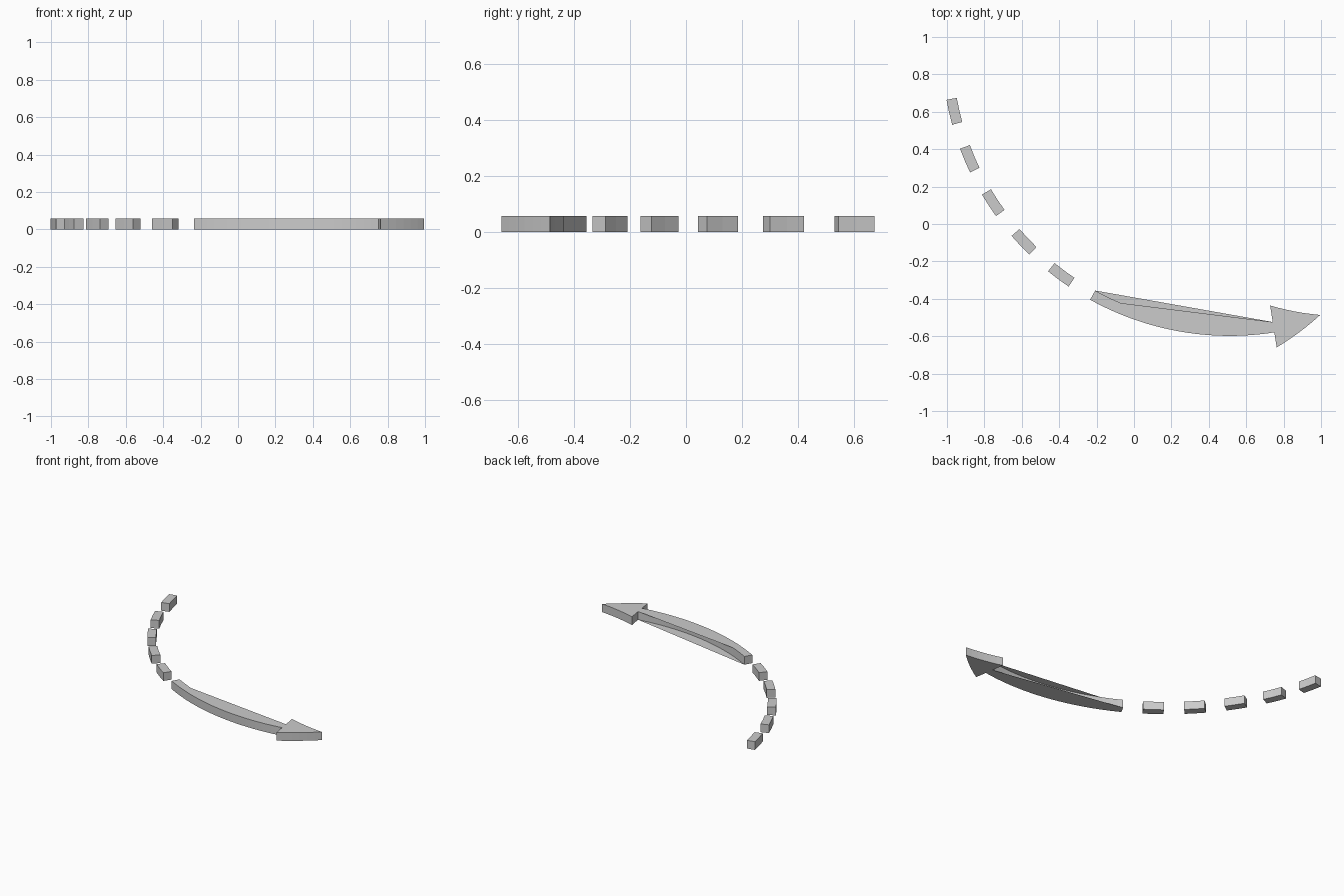
import bpy, math

if "Cube" in bpy.data.objects:
    bpy.data.objects.remove(bpy.data.objects["Cube"])

CX, CY = 0.512, 0.942          # centre of the arrow's path
R_OUT, R_IN = 1.54, 1.484      # path edges
H = 0.058                      # thickness


def arc(r0, r1, a0, a1, n):
    """Points along an arc (degrees), the radius blending from r0 to r1."""
    pts = []
    for i in range(n + 1):
        t = i / n
        r, a = r0 + (r1 - r0) * t, math.radians(a0 + (a1 - a0) * t)
        pts.append((CX + r * math.cos(a), CY + r * math.sin(a)))
    return pts


def slab(name, outline, tops=None, bottoms=None):
    """Extrude a counter-clockwise outline; caps may be given as index lists."""
    n = len(outline)
    verts = [(x, y, 0) for x, y in outline] + [(x, y, H) for x, y in outline]
    faces = [(i, (i + 1) % n, (i + 1) % n + n, i + n) for i in range(n)]
    for cap in tops or [range(n)]:
        faces.append([i + n for i in cap])
    for cap in bottoms or [range(n)]:
        faces.append(list(reversed(cap)))
    me = bpy.data.meshes.new(name)
    me.from_pydata(verts, [], faces)
    me.update()
    ob = bpy.data.objects.new(name, me)
    bpy.context.collection.objects.link(ob)
    return ob


# Five dashes of the tail
for k in range(5):
    a = 190.4 + 10.12 * k
    slab(f"dash_{k + 1}",
         arc(R_OUT, R_OUT, a, a + 5.1, 2) + arc(R_IN, R_IN, a + 5.1, a, 2))

# Solid shaft and arrowhead in one outline
A0, A1, TIP = 241.0, 278.9, 288.7
N, M = 26, 6
R_TIP, WING = 1.508, 0.1135
outer = arc(R_OUT, R_OUT, A0, A1, N)
head = arc(R_TIP + WING, R_TIP, A1, TIP, M) + arc(R_TIP, R_TIP - WING, TIP, A1, M)[1:]
inner = arc(R_IN, R_IN, A1, A0, N)
outline = outer + head + inner

o_idx = list(range(len(outer)))
h_idx = list(range(len(outer), len(outer) + len(head)))
i_idx = list(range(len(outer) + len(head), len(outline)))
head_cap = [o_idx[-1]] + h_idx + [i_idx[0]]

# The caps span the hollow of the bow with a straight chord:
# the top one starts a little along the inner edge, the bottom one at its end
top_cap = o_idx + [i_idx[0]] + i_idx[-5:]
bottom_cap = o_idx + [i_idx[0], i_idx[-1]]
slab("arrow_shaft_and_head", outline, [top_cap, head_cap], [bottom_cap, head_cap])
